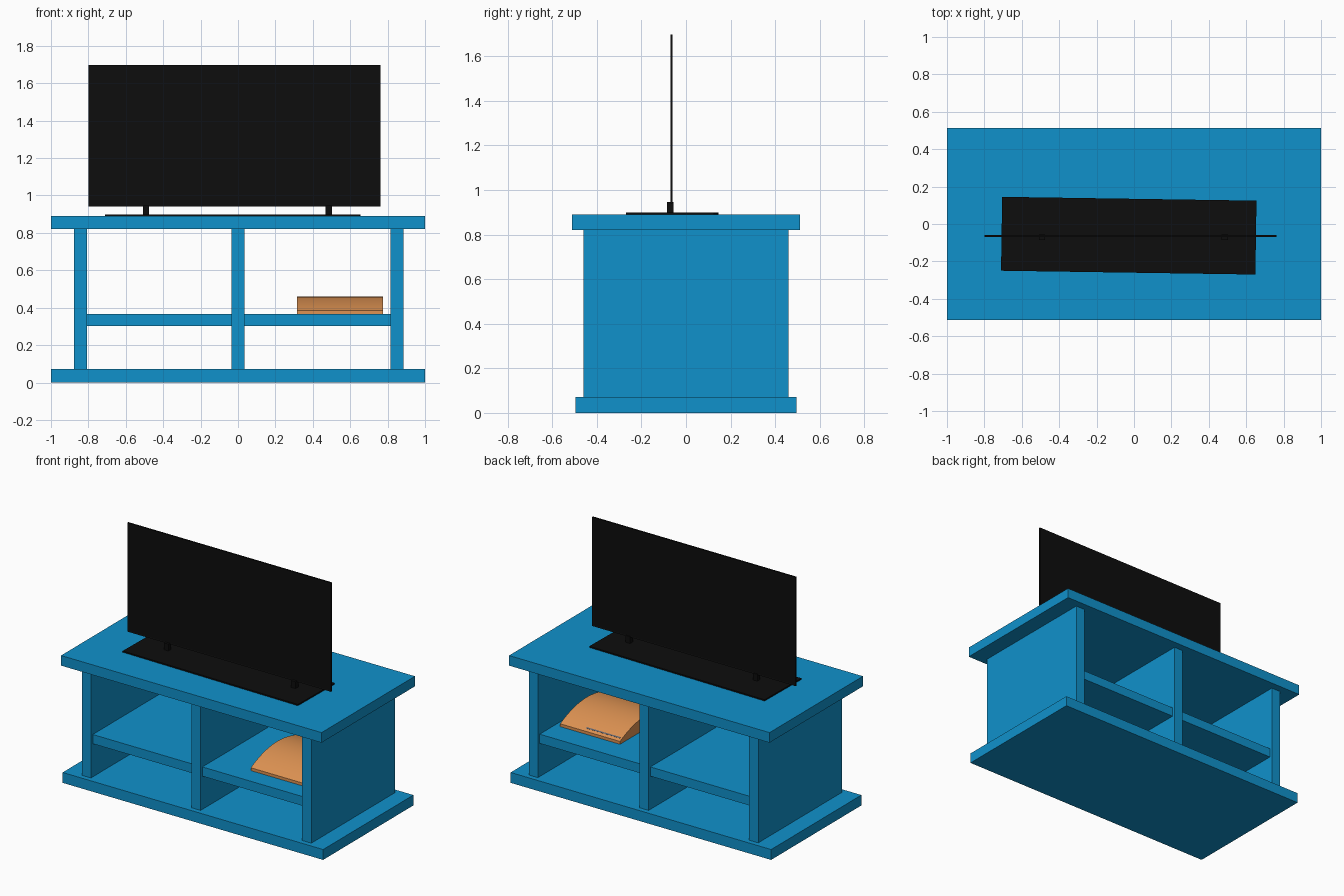
import bpy, bmesh, math

if "Cube" in bpy.data.objects:
    bpy.data.objects.remove(bpy.data.objects["Cube"])


def material(name, rgb):
    m = bpy.data.materials.new(name)
    m.diffuse_color = (*rgb, 1)
    m.use_nodes = True
    m.node_tree.nodes["Principled BSDF"].inputs["Base Color"].default_value = m.diffuse_color
    return m


BLUE = material("blue_paint", (0.005, 0.285, 0.60))
BLACK = material("black_plastic", (0.004, 0.004, 0.004))
ORANGE = material("orange_plastic", (0.73, 0.29, 0.085))
GREY = material("slot_grey", (0.12, 0.13, 0.16))


def finish(name, bm, mat):
    bmesh.ops.recalc_face_normals(bm, faces=bm.faces)
    me = bpy.data.meshes.new(name)
    bm.to_mesh(me)
    bm.free()
    me.materials.append(mat)
    ob = bpy.data.objects.new(name, me)
    bpy.context.collection.objects.link(ob)
    return ob


def box(name, x, y, z, mat, inset=0):
    """Box from (min, max) ranges; inset sinks a framed panel into the front and back."""
    bm = bmesh.new()
    bmesh.ops.create_cube(bm, size=1)
    size = (x[1] - x[0], y[1] - y[0], z[1] - z[0])
    bmesh.ops.scale(bm, vec=size, verts=bm.verts)
    if inset:
        faces = [f for f in bm.faces if abs(f.normal.y) > 0.9]
        bmesh.ops.inset_individual(bm, faces=faces, thickness=inset, depth=-0.0015)
    ob = finish(name, bm, mat)
    ob.location = (sum(x) / 2, sum(y) / 2, sum(z) / 2)
    return ob


# Cabinet: bottom, top, three uprights, two shelves
box("bottom_board", (-1, 1), (-0.495, 0.495), (0, 0.072), BLUE)
box("top_board", (-1, 1), (-0.512, 0.512), (0.82, 0.89), BLUE)
for name, x in (("left", -0.842), ("middle", 0.0), ("right", 0.85)):
    box(name + "_upright", (x - 0.035, x + 0.035), (-0.46, 0.46), (0.072, 0.82), BLUE)
for name, x in (("left", (-0.807, -0.035)), ("right", (0.035, 0.815))):
    box(name + "_shelf", x, (-0.44, 0.44), (0.302, 0.366), BLUE)

# Television: slightly turned stand plate, two feet, thin framed screen
plate = box("stand_plate", (-0.708, 0.652), (-0.26, 0.135), (0.89, 0.899), BLACK)
plate.rotation_euler.z = math.radians(-0.86)
for name, x in (("left", -0.492), ("right", 0.485)):
    box(name + "_foot", (x - 0.017, x + 0.017), (-0.085, -0.055), (0.898, 0.946), BLACK)
box("screen", (-0.80, 0.762), (-0.069, -0.06), (0.94, 1.697), BLACK, inset=0.01)

# Media player: arched profile across the depth, extruded along x
X0, X1, YC, HALF = 0.315, 0.775, -0.018, 0.292
EDGE_Z, TOP_Z = 0.386, 0.459


def arch(y):
    t = abs(y - YC) / HALF
    return EDGE_Z + (TOP_Z - EDGE_Z) * (1 - t ** 2)


n = 24
ys = [YC - HALF + 2 * HALF * i / n for i in range(n + 1)]
profile = [(YC - HALF, 0.366)] + [(y, arch(y)) for y in ys] + [(YC + HALF, 0.366)]
bm = bmesh.new()
face = bm.faces.new([bm.verts.new((X0, y, z)) for y, z in profile])
new = bmesh.ops.extrude_face_region(bm, geom=[face])["geom"]
bmesh.ops.translate(bm, vec=(X1 - X0, 0, 0),
                    verts=[v for v in new if isinstance(v, bmesh.types.BMVert)])
player = finish("media_player", bm, ORANGE)
bpy.context.view_layer.objects.active = player
player.select_set(True)
bpy.ops.object.shade_smooth_by_angle(angle=math.radians(30))

# Disc slot low on the rear slope
ySlot = YC + HALF - 0.025
slot = box("disc_slot", (0.33, 0.59), (ySlot - 0.005, ySlot + 0.005),
           (arch(ySlot) - 0.002, arch(ySlot) + 0.001), GREY)
slot.rotation_euler.x = -math.atan(2 * (TOP_Z - EDGE_Z) / HALF)
